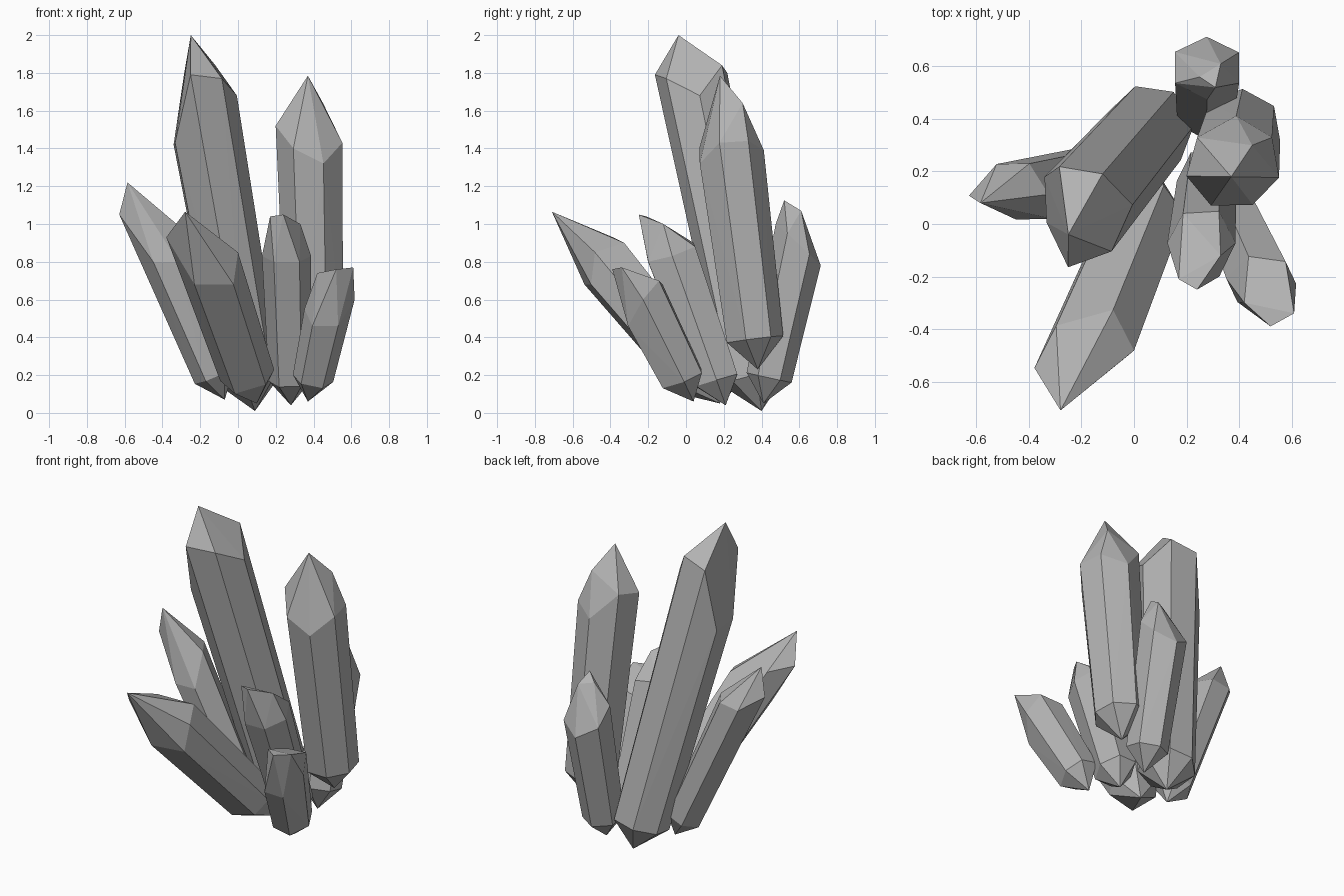
import bpy
import bmesh
from math import cos, sin, tau, radians
from mathutils import Vector

cube = bpy.data.objects.get("Cube")
if cube:
    bpy.data.objects.remove(cube, do_unlink=True)

# One grey mineral colour for the whole cluster
stone = bpy.data.materials.new("grey_mineral")
stone.use_nodes = True
grey = (0.45, 0.45, 0.45, 1.0)
stone.diffuse_color = grey
stone.node_tree.nodes["Principled BSDF"].inputs["Base Color"].default_value = grey


def crystal(name, foot, head, radius, turn, shoulders, peaks, collar=0.14, depth=1.0):
    """Faceted shard along the line from foot to head.

    shoulders: height at which each side facet ends, going round from the turn angle
    peaks: the points of the top; several of them blunt it
    collar: length of the pointed foot; depth: stretch of the section along y
    """
    foot, head = Vector(foot), Vector(head)
    axis = (head - foot).normalized()
    points = [foot] + [Vector(p) for p in peaks]
    for i, height in enumerate(shoulders):
        angle = radians(turn) + tau * i / len(shoulders)
        side = Vector((cos(angle), sin(angle), 0))
        side = (side - axis * side.dot(axis)).normalized() * radius
        side.y *= depth
        # lower ring, just above the pointed foot
        points.append(foot + axis * collar + side * 0.87)
        # upper ring, slid along the axis to its own height
        rim = foot + side
        points.append(rim + axis * ((height - rim.z) / axis.z))

    bm = bmesh.new()
    for p in points:
        bm.verts.new(p)
    hull = bmesh.ops.convex_hull(bm, input=bm.verts)
    loose = [g for g in hull["geom_interior"] if isinstance(g, bmesh.types.BMVert)]
    bmesh.ops.delete(bm, geom=loose, context="VERTS")
    bmesh.ops.recalc_face_normals(bm, faces=bm.faces)

    mesh = bpy.data.meshes.new(name)
    bm.to_mesh(mesh)
    bm.free()
    mesh.materials.append(stone)
    shard = bpy.data.objects.new(name, mesh)
    bpy.context.collection.objects.link(shard)


# Two tall shards
crystal("tallest_crystal", (0.09, 0.4, 0.01), (-0.26, -0.01, 2.0), 0.195, 262,
        (1.79, 1.77, 1.68, 1.84, 1.8, 1.42, 1.43),
        peaks=[(-0.25, -0.04, 2.0)], collar=0.17)
crystal("second_tall_crystal", (0.41, 0.38, 0.23), (0.37, 0.18, 1.785), 0.18, 190,
        (1.52, 1.4, 1.32, 1.43, 1.44, 1.39, 1.55),
        peaks=[(0.37, 0.18, 1.785), (0.45, 0.3, 1.64)], collar=0.16)

# Leaning pointed shards
crystal("left_leaning_crystal", (-0.07, 0.21, 0.07), (-0.56, 0.09, 1.22), 0.13, 0,
        (1.0, 1.0, 0.98, 1.05, 0.8, 0.8), peaks=[(-0.585, 0.08, 1.22)])
crystal("front_leaning_crystal", (0.1, 0.18, 0.05), (-0.25, -0.66, 1.065), 0.17, 0,
        (0.85, 0.9, 0.93, 0.93, 0.68, 0.68),
        peaks=[(-0.28, -0.71, 1.065)], collar=0.2)

# Short blunt shards
crystal("middle_crystal", (0.28, 0.21, 0.04), (0.25, -0.155, 1.06), 0.13, 0,
        (0.83, 0.88, 0.9, 0.83, 0.8, 0.8),
        peaks=[(0.24, -0.25, 1.05), (0.17, -0.21, 1.04), (0.33, -0.12, 1.0)], depth=1.2)
crystal("front_right_crystal", (0.37, 0.04, 0.06), (0.53, -0.32, 0.78), 0.125, 0,
        (0.6, 0.7, 0.68, 0.55, 0.46, 0.46),
        peaks=[(0.61, -0.34, 0.77), (0.52, -0.39, 0.76), (0.42, -0.3, 0.74)], depth=1.25)
crystal("back_crystal", (0.27, 0.41, 0.05), (0.28, 0.64, 1.1), 0.14, 30,
        (0.84, 0.78, 0.85, 0.95, 1.0, 0.95),
        peaks=[(0.31, 0.52, 1.125), (0.25, 0.56, 1.08), (0.33, 0.61, 1.07)])
